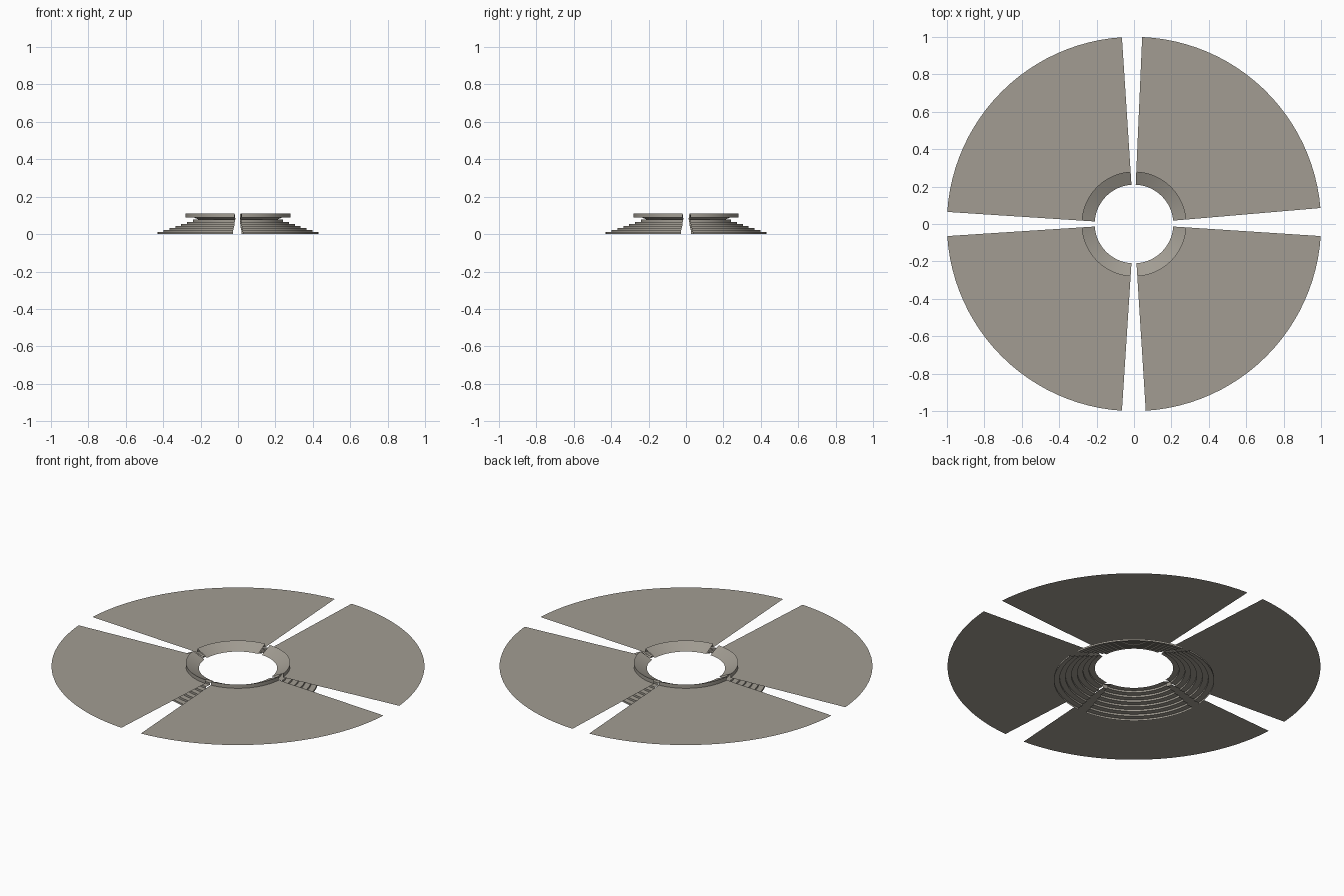
import bpy
import bmesh
import math

if "Cube" in bpy.data.objects:
    bpy.data.objects.remove(bpy.data.objects["Cube"])

# One stone-grey colour for everything
mat = bpy.data.materials.new("warm_grey")
mat.diffuse_color = (0.36, 0.335, 0.29, 1.0)
mat.use_nodes = True
mat.node_tree.nodes["Principled BSDF"].inputs["Base Color"].default_value = mat.diffuse_color

# Start and end angle of each quarter (narrow gaps between them)
QUARTERS = [(4.9, 87.5), (93.7, 176.3), (183.7, 266.3), (273.6, 356.3)]
SEGMENTS = 24
DISC_Z = 0.088


def sweep_quarters(name, profile):
    """Sweep an open (radius, height) profile around z over the four quarters."""
    bm = bmesh.new()
    for start, end in QUARTERS:
        columns = []
        for i in range(SEGMENTS + 1):
            a = math.radians(start + (end - start) * i / SEGMENTS)
            columns.append([bm.verts.new((r * math.cos(a), r * math.sin(a), z))
                            for r, z in profile])
        for c, d in zip(columns, columns[1:]):
            for j in range(len(profile) - 1):
                bm.faces.new((c[j], d[j], d[j + 1], c[j + 1]))
    mesh = bpy.data.meshes.new(name)
    bm.to_mesh(mesh)
    bm.free()
    mesh.materials.append(mat)
    obj = bpy.data.objects.new(name, mesh)
    bpy.context.collection.objects.link(obj)
    bpy.ops.object.select_all(action='DESELECT')
    obj.select_set(True)
    bpy.context.view_layer.objects.active = obj
    bpy.ops.object.shade_smooth_by_angle(angle=math.radians(25))
    return obj


# Thin flat disc
sweep_quarters("disc_quarters", [(1.0, DISC_Z), (0.28, DISC_Z)])

# Raised collar with a funnel sloping down to the hole
sweep_quarters("collar_funnel", [(0.28, DISC_Z), (0.28, 0.11), (0.21, 0.077)])

# Hollow stepped cone under the disc
STEPS = 7
steps = [(0.43, 0.0)]
for i in range(1, STEPS + 1):
    z = 0.077 * i / STEPS
    steps.append((steps[-1][0], z))
    steps.append((0.43 - 0.22 * i / STEPS, z))
sweep_quarters("stepped_cone", steps)
